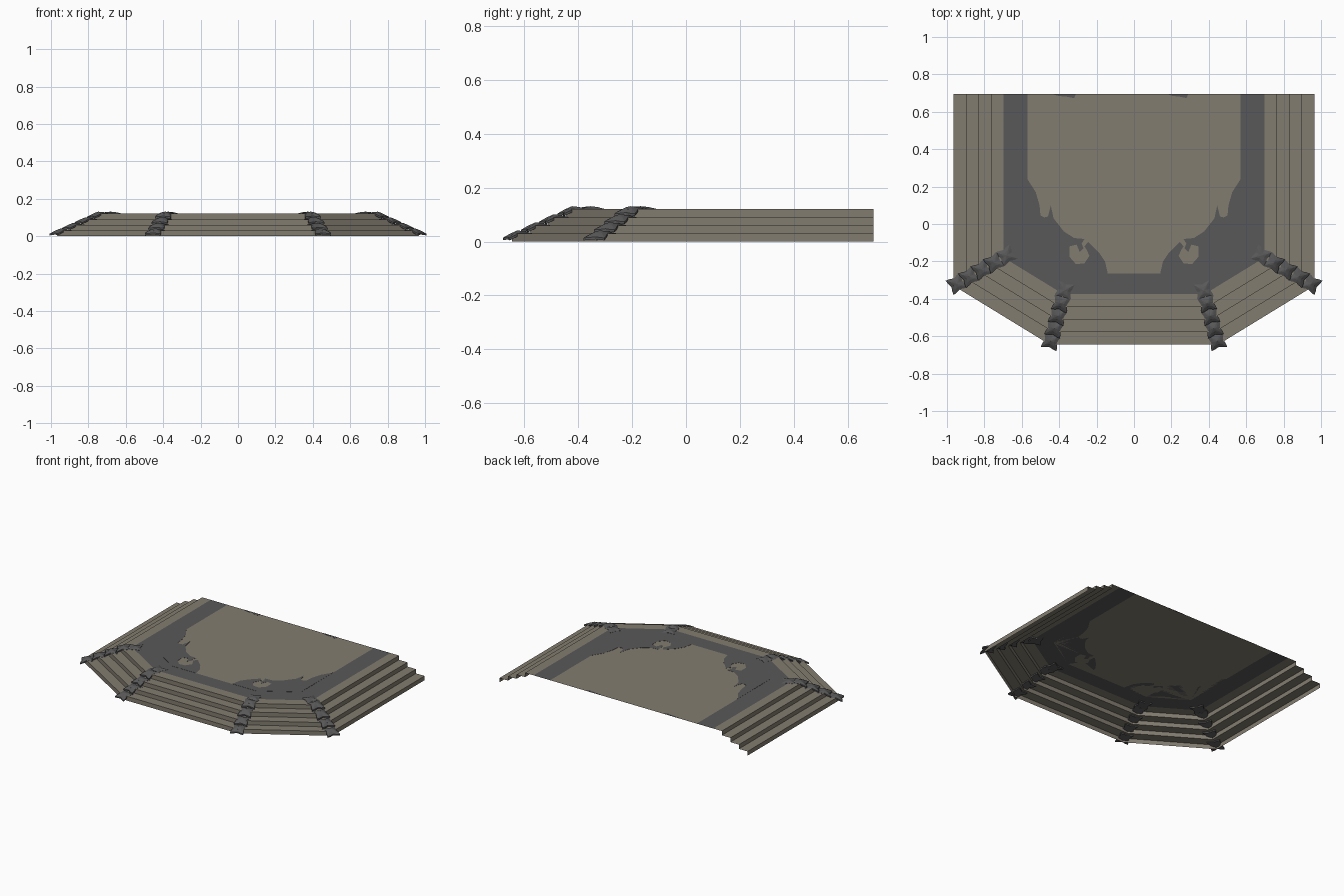
import bpy, bmesh, math
from mathutils import Vector

if "Cube" in bpy.data.objects:
    bpy.data.objects.remove(bpy.data.objects["Cube"])

BACK, RISE, TOP = 0.695, 0.03, 0.12


def material(name, rgb):
    m = bpy.data.materials.new(name)
    m.diffuse_color = (*rgb, 1)
    m.use_nodes = True
    m.node_tree.nodes["Principled BSDF"].inputs["Base Color"].default_value = m.diffuse_color
    return m


STONE = material("tan stone", (0.225, 0.204, 0.163))
SLATE = material("dark slate", (0.098, 0.098, 0.100))


def finish(name, bm, mat):
    me = bpy.data.meshes.new(name)
    bm.to_mesh(me)
    bm.free()
    me.materials.append(mat)
    ob = bpy.data.objects.new(name, me)
    bpy.context.collection.objects.link(ob)
    return ob


def outline(X, Y, d):
    """Open five-sided plan: side, diagonal, front, diagonal, side."""
    y1 = -(d - 0.522 * X) / 0.853
    x2 = (d - 0.853 * Y) / 0.522
    left = [(-X, BACK), (-X, y1), (-x2, -Y)]
    return left + [(-x, y) for x, y in reversed(left)]


def step_line(k):
    return outline(0.965 - 0.0665 * k, 0.645 - 0.0675 * k, 0.785 - 0.067 * k)


INNER = outline(0.57, 0.265, 0.396)


def strip(name, loops, mat):
    """Skin a list of (outline, z) into strips."""
    bm = bmesh.new()
    rows = [[bm.verts.new((x, y, z)) for x, y in pts] for pts, z in loops]
    for a, b in zip(rows, rows[1:]):
        for i in range(len(a) - 1):
            bm.faces.new((a[i], a[i + 1], b[i + 1], b[i]))
    return finish(name, bm, mat)


def plate(name, pts, z, mat, thick=0.0):
    bm = bmesh.new()
    f = bm.faces.new([bm.verts.new((x, y, z)) for x, y in pts])
    f.normal_update()
    if f.normal.z < 0:
        f.normal_flip()
    if thick:
        r = bmesh.ops.extrude_face_region(bm, geom=[f])
        vs = [v for v in r["geom"] if isinstance(v, bmesh.types.BMVert)]
        bmesh.ops.translate(bm, verts=vs, vec=(0, 0, thick))
    bmesh.ops.triangulate(bm, faces=bm.faces[:])
    return finish(name, bm, mat)


# Four steps, each a riser and a tread
for k in range(4):
    z = RISE * k
    strip(f"step_{k + 1}", [(step_line(k), z), (step_line(k), z + RISE),
                            (step_line(k + 1), z + RISE)], STONE)

# Landing: dark border band and tan floor panel
strip("landing_border", [(step_line(4), TOP), (INNER, TOP)], SLATE)
plate("landing_floor", INNER, TOP, STONE)

# Scrolled inlay in the diagonal corners of the floor
scroll = [(-.57, .24), (-.525, .17), (-.505, .1), (-.5, .045), (-.48, .035),
          (-.46, .04), (-.445, .1), (-.43, .03), (-.375, -.04), (-.32, -.075),
          (-.265, -.08), (-.28, -.105), (-.27, -.13), (-.29, -.15),
          (-.307, -.11), (-.345, -.12), (-.345, -.175), (-.31, -.215),
          (-.265, -.21), (-.238, -.17), (-.255, -.135), (-.265, -.12),
          (-.245, -.095), (-.185, -.155), (-.155, -.2), (-.14, -.265)]
scroll += [INNER[2], INNER[1]]
ob = plate("scroll_inlay", scroll, TOP, SLATE, 0.001)
ob.modifiers.new("mirror", "MIRROR").use_axis[0] = True

# Small inlay tips at the back edge
for name, x0, x1 in (("left", -.44, -.31), ("right", .175, .29)):
    w = x1 - x0
    plate(f"back_inlay_{name}",
          [(x0, BACK), (x0 + .3 * w, BACK - .011), (x0 + .6 * w, BACK - .014),
           (x0 + .92 * w, BACK - .022), (x1, BACK)], TOP, SLATE, 0.001)


# Four-pointed domed corner caps
def corner_cap(name, corner, z, ang, flat):
    r, n = 0.062, 24
    out = Vector((math.cos(ang), math.sin(ang), 0))
    c = Vector((*corner, z)) - out * 0.02
    bm = bmesh.new()

    def ring(scale, rise):
        vs = []
        for i in range(n):
            t = 2 * math.pi * i / n
            u = abs(((t / (math.pi / 2)) % 1) - 0.5) * 2   # 1 at a tip, 0 between
            p = Vector((math.cos(ang + math.pi / 4 + t),
                        math.sin(ang + math.pi / 4 + t), 0))
            p *= r * scale * (0.54 + 0.46 * u ** 1.8)
            drop = 0 if flat else -0.4 * max(0, p.dot(out))
            vs.append(bm.verts.new(c + p + Vector((0, 0, rise + drop))))
        return vs

    rings = [ring(1, -0.008), ring(1, 0.001), ring(0.5, 0.008)]
    for a, b in zip(rings, rings[1:]):
        for i in range(n):
            j = (i + 1) % n
            bm.faces.new((a[i], a[j], b[j], b[i]))
    peak = bm.verts.new(c + Vector((0, 0, 0.011)))
    for i in range(n):
        bm.faces.new((rings[2][i], rings[2][(i + 1) % n], peak))
    bm.faces.new(list(reversed(rings[0])))
    finish(name, bm, SLATE)


for k in range(5):
    pts = step_line(k)
    z = min(RISE * (k + 1), TOP)
    for i in range(1, 5):
        side = -1 if i < 3 else 1
        # bisector of the two neighbouring walls
        diag = Vector((side * 0.522, -0.853))
        wall = Vector((side, 0)) if i in (1, 4) else Vector((0, -1))
        b = diag + wall
        corner_cap(f"corner_cap_{k + 1}_{i}", pts[i], z,
                   math.atan2(b.y, b.x), k == 4)
